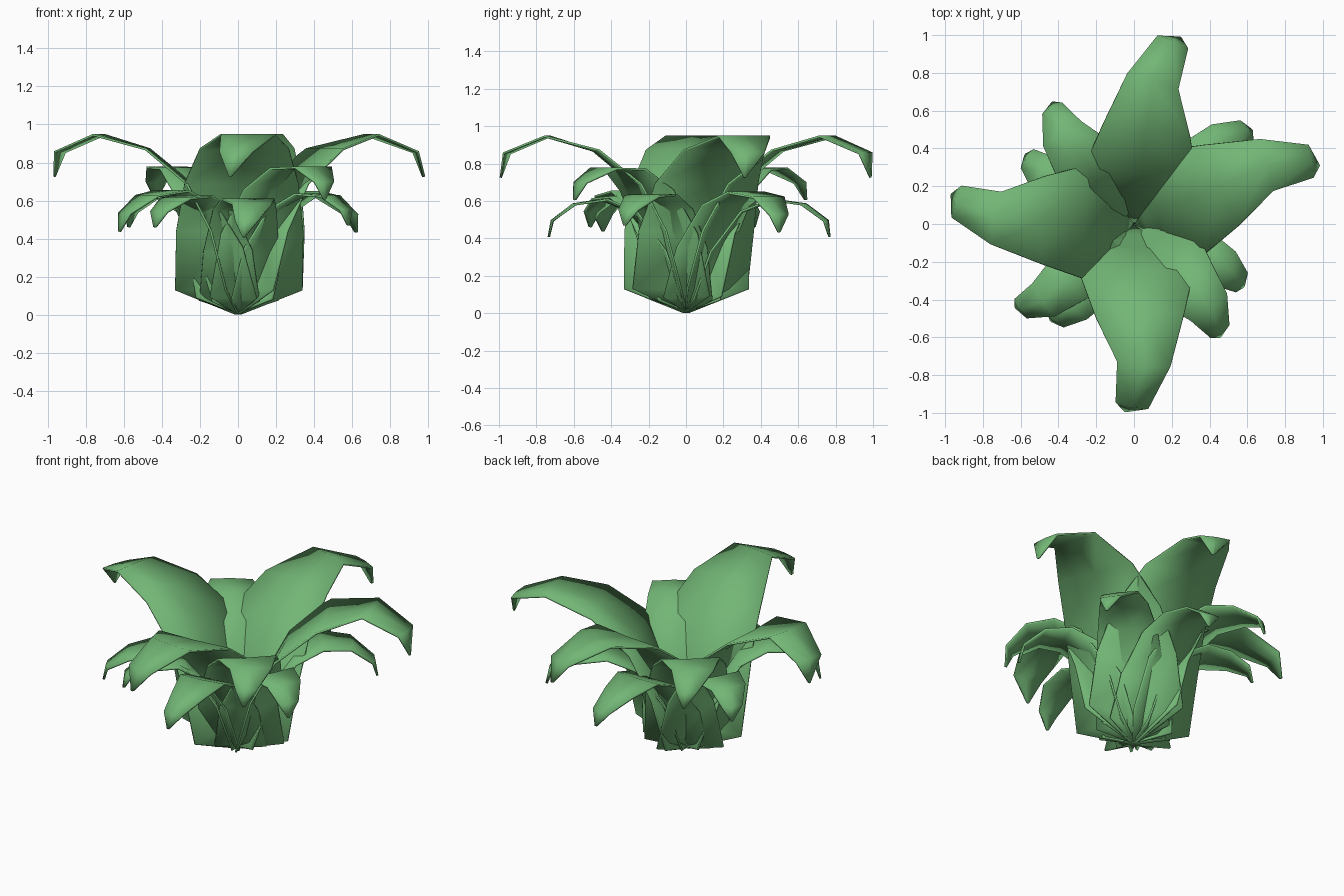
import bpy, math

mat = bpy.data.materials.new("leaf_green")
mat.diffuse_color = (0.17, 0.47, 0.18, 1)

# Leaf profiles, base to tip: (distance from centre, height, half width)
LARGE = [(0.0, 0.005, 0.02), (0.05, 0.13, 0.335), (0.13, 0.44, 0.335), (0.26, 0.69, 0.30),
         (0.48, 0.87, 0.235), (0.74, 0.945, 0.14), (0.95, 0.855, 0.085), (0.98, 0.725, 0.006)]
MIDDLE = [(0.0, 0.01, 0.02), (0.05, 0.09, 0.24), (0.14, 0.42, 0.24), (0.29, 0.65, 0.21),
          (0.45, 0.76, 0.165), (0.61, 0.765, 0.12), (0.745, 0.69, 0.06), (0.77, 0.60, 0.006)]
LOW = [(0.0, 0.015, 0.02), (0.05, 0.08, 0.21), (0.14, 0.34, 0.20), (0.30, 0.56, 0.17),
       (0.46, 0.625, 0.14), (0.63, 0.60, 0.105), (0.75, 0.51, 0.06), (0.77, 0.42, 0.006)]
SHORT = [(0.0, 0.015, 0.02), (0.05, 0.07, 0.18), (0.13, 0.34, 0.19), (0.26, 0.54, 0.17),
         (0.40, 0.62, 0.14), (0.54, 0.61, 0.105), (0.645, 0.54, 0.06), (0.665, 0.46, 0.006)]


def leaf(name, profile, bend, angle, reach, lift=1.0):
    """Thin, slightly cupped blade whose tip droops and swings to one side."""
    a = math.radians(angle)
    out, side = (math.cos(a), math.sin(a)), (-math.sin(a), math.cos(a))
    verts, faces = [], []
    last = len(profile) - 1
    for i, (r, z, w) in enumerate(profile):
        swing = -bend * {last - 1: 0.7, last: 1.0}.get(i, 0.0)
        skew = {last - 2: 0.3, last - 1: 0.5}.get(i, 0.0)  # tip rows turn with the swing
        for s in (-1, 0, 1):
            d = r * reach + (0.0 if s else 0.01 * min(1, w / 0.1)) + skew * s * w * bend * 5
            t = s * w + swing
            verts.append((out[0] * d + side[0] * t, out[1] * d + side[1] * t, z * lift))
    for i in range(last):
        for j in range(2):
            k = i * 3 + j
            faces.append((k, k + 3, k + 4, k + 1))
    mesh = bpy.data.meshes.new(name)
    mesh.from_pydata(verts, [], faces)
    mesh.materials.append(mat)
    mesh.shade_smooth()
    ob = bpy.data.objects.new(name, mesh)
    bpy.context.collection.objects.link(ob)
    solid = ob.modifiers.new("thickness", "SOLIDIFY")
    solid.thickness = 0.012
    solid.offset = 0


# Upper crown of four broad leaves, then the smaller tiers below
tiers = [
    ("large_leaf", LARGE, 0.11, [(24, 1.04), (82.5, 1.03), (177.5, 0.99), (274, 1.005)]),
    ("middle_leaf", MIDDLE, 0.06, [(128.5, 1.0, 1.01), (312, 0.97, 1.01)]),
    ("low_leaf", LOW, 0.06, [(43, 1.03, 1.03), (88, 1.0, 0.97), (220, 0.99, 1.04), (277, 0.95, 0.97)]),
    ("short_leaf", SHORT, 0.04, [(151, 1.02), (233, 1.01), (334, 1.0, 1.02)]),
]
for name, profile, bend, spots in tiers:
    for n, spot in enumerate(spots, 1):
        leaf(f"{name}_{n}", profile, bend, *spot)
